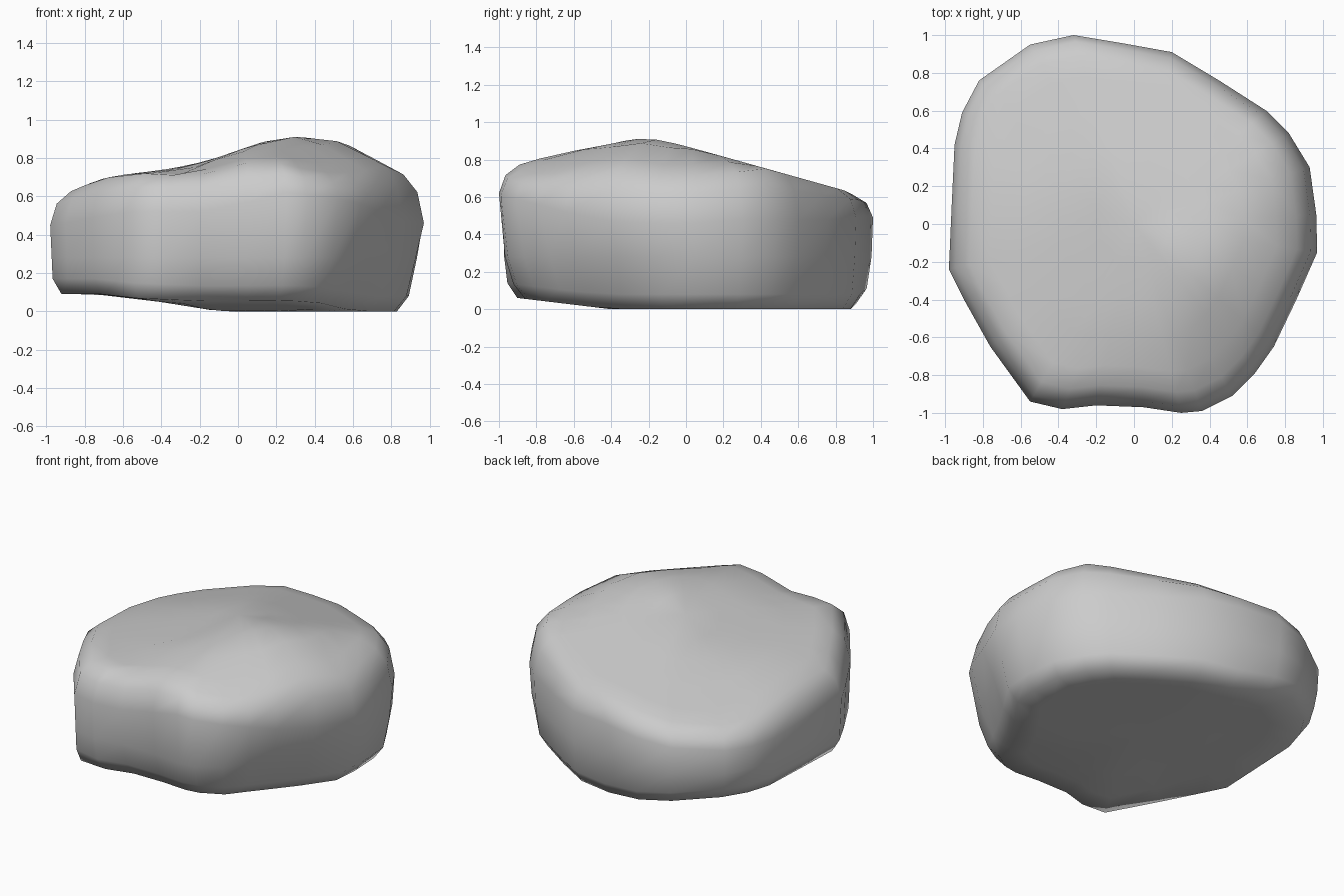
import bpy, bmesh, math

if "Cube" in bpy.data.objects:
    bpy.data.objects.remove(bpy.data.objects["Cube"])

# Plan outline: x, y, shoulder height, base scale
OUTLINE = [
    (.97, -.15, .46, .84), (.965, .05, .46, .86), (.93, .30, .48, .88),
    (.82, .48, .48, .89), (.70, .60, .48, .91), (.45, .76, .48, .92),
    (.20, .91, .49, .92), (-.05, .955, .50, .92), (-.32, 1.0, .49, .91),
    (-.55, .95, .46, .92), (-.82, .76, .44, .92), (-.91, .59, .43, .93),
    (-.95, .42, .43, .94), (-.965, .10, .45, .94), (-.98, -.24, .45, .94),
    (-.90, -.40, .46, .94), (-.76, -.65, .49, .95), (-.55, -.94, .52, .96),
    (-.38, -.98, .52, .92), (-.20, -.96, .52, .88), (.05, -.97, .57, .87),
    (.25, -1.0, .62, .86), (.36, -.99, .61, .85), (.52, -.91, .59, .83),
    (.64, -.79, .56, .78), (.74, -.65, .52, .76), (.86, -.40, .47, .79),
]


def top_height(x, y):
    """Soft minimum of the broad planes that form the top."""
    planes = (max(.84 + .35 * x, .785 + .12 * x),   # left slope
              .872 - .28 * y, .905 - .125 * y,      # back slope
              .87 + .25 * x - .20 * y,              # back left slope
              .955 + .06 * x + .20 * y,             # front slope
              .93 - .33 * (x - y - .65),            # front right slope
              1.18 - .54 * x, 1.01 + .44 * x, .925)
    k = 80
    scoop = .05 * math.exp(-((x + .2) ** 2 + (y + .85) ** 2) / .04)
    return -math.log(sum(math.exp(-k * p) for p in planes)) / k - scoop


def base_height(x, y):
    return min(.09, max(0, (-x - .1) * .16, (-y - .4) * .12))


def column(x, y, shoulder, base):
    """Points of one vertical rib, from underside to near the crown."""
    d = 1 - base
    zb = base_height(x * base, y * base)
    rim = top_height(x * .9, y * .9)
    rib = [(base * .5, base_height(x * base * .5, y * base * .5)),
           (base * .8, base_height(x * base * .8, y * base * .8)),
           (base, zb),
           (1 - max(.015, d - .05) * .85, zb + .08),
           (1 - max(0, d - .1) * .6 - .008, .28),
           (1.0, shoulder),
           (.965, shoulder + (rim - shoulder) * .65)]
    rib += [(s, top_height(x * s, y * s)) for s in (.89, .78, .6, .4, .2)]
    return [(x * s, y * s, z) for s, z in rib]


# Boulder
bm = bmesh.new()
ribs = [[bm.verts.new(p) for p in column(*o)] for o in OUTLINE]
bottom = bm.verts.new((0, 0, 0))
crown = bm.verts.new((0, 0, top_height(0, 0)))
for a, b in zip(ribs, ribs[1:] + ribs[:1]):
    bm.faces.new((bottom, b[0], a[0]))
    bm.faces.new((crown, a[-1], b[-1]))
    for i in range(len(a) - 1):
        bm.faces.new((a[i], b[i], b[i + 1], a[i + 1]))
bmesh.ops.recalc_face_normals(bm, faces=bm.faces)
for f in bm.faces:
    f.smooth = True
mesh = bpy.data.meshes.new("boulder")
bm.to_mesh(mesh)
bm.free()
boulder = bpy.data.objects.new("boulder", mesh)
bpy.context.collection.objects.link(boulder)
